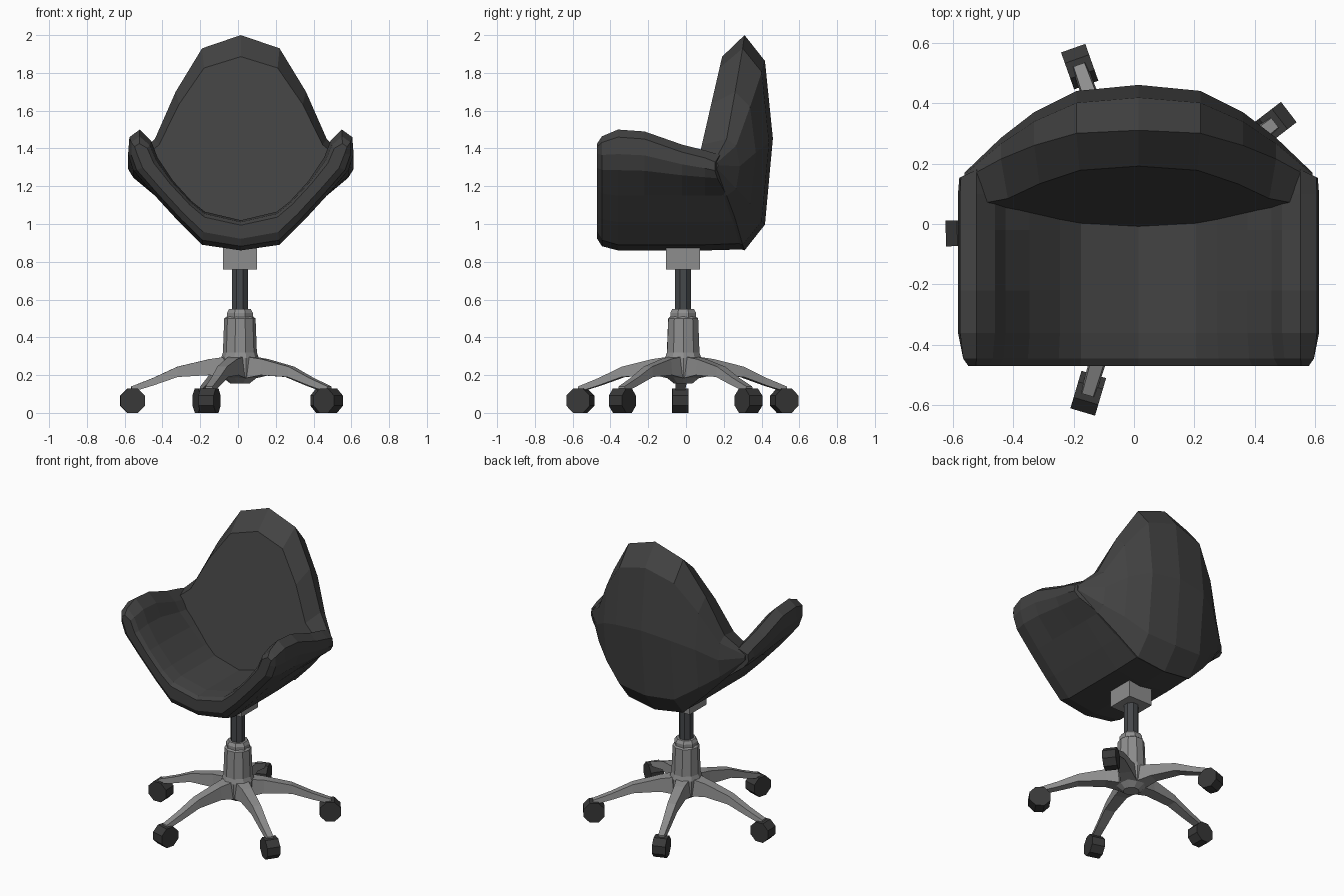
import bpy, bmesh, math
from mathutils import Vector, Matrix

if "Cube" in bpy.data.objects:
    bpy.data.objects.remove(bpy.data.objects["Cube"])

CX, CY = 0.01, -0.015      # centre of the pedestal


def material(name, c):
    m = bpy.data.materials.new(name)
    m.diffuse_color = (c[0], c[1], c[2], 1)
    m.use_nodes = True
    m.node_tree.nodes["Principled BSDF"].inputs["Base Color"].default_value = m.diffuse_color
    return m


UPHOLSTERY = material("dark upholstery", (0.055, 0.055, 0.055))
METAL = material("grey metal", (0.27, 0.27, 0.27))
PISTON = material("dark steel", (0.06, 0.065, 0.07))
RUBBER = material("black rubber", (0.04, 0.04, 0.04))


def make(name, bm, mat, loc=(0, 0, 0)):
    bmesh.ops.recalc_face_normals(bm, faces=bm.faces[:])
    me = bpy.data.meshes.new(name)
    bm.to_mesh(me)
    bm.free()
    me.materials.append(mat)
    ob = bpy.data.objects.new(name, me)
    ob.location = loc
    bpy.context.collection.objects.link(ob)
    return ob


def loft(bm, rings, closed=True):
    """Skin a list of equal point rings with quads."""
    vs = [[bm.verts.new(p) for p in r] for r in rings]
    n = len(rings[0])
    for a, b in zip(vs, vs[1:]):
        for i in range(n if closed else n - 1):
            j = (i + 1) % n
            bm.faces.new((a[i], a[j], b[j], b[i]))
    return vs


def mirror_x(bm):
    bmesh.ops.mirror(bm, geom=bm.verts[:] + bm.edges[:] + bm.faces[:],
                     axis='X', merge_dist=1e-4)
    bmesh.ops.remove_doubles(bm, verts=bm.verts[:], dist=1e-4)


def turned(name, profile, sides, mat, turn=0.0):
    """Low-poly turned part from (radius, z) points."""
    bm = bmesh.new()
    rings = [[(r * math.cos(turn + 2 * math.pi * i / sides),
               r * math.sin(turn + 2 * math.pi * i / sides), z) for i in range(sides)]
             for r, z in profile]
    vs = loft(bm, rings)
    bm.faces.new(vs[0])
    bm.faces.new(vs[-1])
    return make(name, bm, mat, (CX, CY, 0))


# Seat shell: U section with arms, lofted front to back, half then mirrored
outer = [(0, .86), (.205, .89), (.325, 1.01), (.455, 1.15), (.57, 1.285), (.597, 1.37)]
tip = [(.59, 1.46), (.535, 1.50)]
inner = [(0, 1.02), (.19, 1.065), (.26, 1.12), (.36, 1.23), (.44, 1.35), (.475, 1.44)]
core = [Vector(o).lerp(Vector(i), .7) for o, i in zip(outer, inner)]
section = outer + tip + inner[::-1]
middle = core + [Vector((.54, 1.42))] * 2 + core[::-1]


def station(y, shrink, dz):
    ring = []
    for p, m in zip(section, middle):
        x, z = Vector(p).lerp(m, shrink)
        z += dz * min(1, max(0, (z - 1.2) / .25))
        ring.append((x, min(y, .30 - .42 * x * x), z))
    return ring


bm = bmesh.new()
rings = [station(*s) for s in ((-.47, .55, -.03), (-.445, .2, -.02), (-.36, 0, 0),
                               (-.22, 0, -.01), (-.02, 0, -.08), (.10, 0, -.11),
                               (.40, .05, -.13))]
vs = loft(bm, rings, closed=False)
for end in (vs[0], vs[-1]):
    for k in range(6):
        bm.faces.new((end[k], end[k + 1], end[12 - k], end[13 - k]))
mirror_x(bm)
make("seat_shell", bm, UPHOLSTERY, (.015, 0, 0))

# Backrest: egg outline built of vertical column loops, flat front, curved rear
columns = [  # x, bottom z, top z, rim y, rear y
    (0, .86, 2.0, .31, .46), (.205, .89, 1.93, .30, .44), (.345, 1.03, 1.70, .26, .37),
    (.455, 1.15, 1.45, .215, .285), (.575, 1.29, 1.33, .15, .17)]
bm = bmesh.new()
rings = []
for x, zb, zt, rim, rear in columns:
    h = zt - zb
    ring = [(x, rim, zb)]
    for t, f in ((.12, .72), (.52, 1), (.88, .72)):
        ring.append((x, rim + (rear - rim) * f, zb + h * t))
    ring.append((x, rim, zt))
    for t in (.90, .5, .10):
        z = zb + h * t
        ring.append((x * .95, .19 - .23 * (1.88 - z), z))
    rings.append(ring)
vs = loft(bm, rings)
bm.faces.new(vs[-1])
mirror_x(bm)
make("backrest", bm, UPHOLSTERY, (.015, 0, 0))

# Pedestal
q = math.pi / 4
turned("seat_mount", [(.127, .76), (.127, .90)], 4, METAL, q)
turned("gas_piston", [(.046, .50), (.046, .80)], 8, PISTON, q / 2)
turned("collar", [(.074, .48), (.074, .53), (.062, .55)], 8, METAL, q / 2)
turned("hub", [(.05, .155), (.095, .19), (.10, .29), (.09, .32), (.083, .50), (.07, .51)],
       10, METAL, math.radians(37.5))

# Five arched legs with casters
leg_path = [(.05, .30, .18, .055), (.16, .285, .20, .04), (.33, .245, .19, .034),
            (.46, .185, .145, .028), (.575, .14, .11, .024)]   # radius, top, bottom, half width
for i in range(5):
    a = math.radians(37.5 + 72 * i)
    spin = Matrix.Translation((CX, CY, 0)) @ Matrix.Rotation(a, 4, 'Z')
    bm = bmesh.new()
    vs = loft(bm, [[(r, -w, b), (r, w, b), (r, w * .8, t), (r, -w * .8, t)]
                   for r, t, b, w in leg_path])
    bm.faces.new(vs[0])
    bm.faces.new(vs[-1])
    bm.transform(spin)
    make("leg_%d" % (i + 1), bm, METAL)

    bm = bmesh.new()
    bmesh.ops.create_cone(bm, cap_ends=True, segments=8, radius1=.07, radius2=.07, depth=.085,
                          matrix=Matrix.Translation((.568, 0, .068)) @
                          Matrix.Rotation(math.pi / 2, 4, 'X') @
                          Matrix.Rotation(math.pi / 8, 4, 'Z'))
    bm.transform(spin)
    bmesh.ops.translate(bm, verts=bm.verts[:], vec=(0, 0, -min(v.co.z for v in bm.verts)))
    make("caster_%d" % (i + 1), bm, RUBBER)
